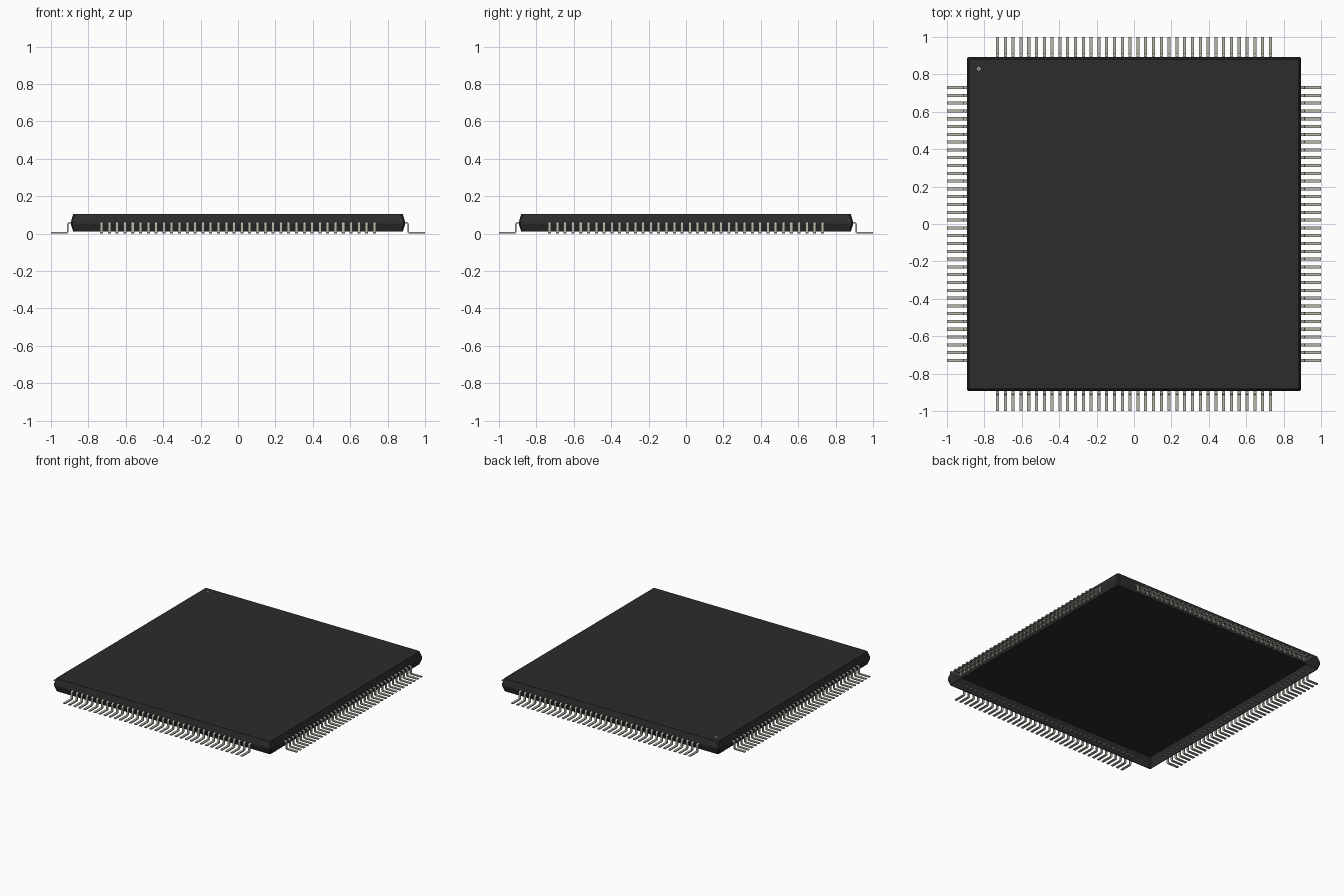
import bpy, bmesh, math
from mathutils import Vector

if "Cube" in bpy.data.objects:
    bpy.data.objects.remove(bpy.data.objects["Cube"], do_unlink=True)


def material(name, rgb):
    m = bpy.data.materials.new(name)
    m.use_nodes = True
    m.diffuse_color = (*rgb, 1)
    bsdf = m.node_tree.nodes["Principled BSDF"]
    bsdf.inputs["Base Color"].default_value = (*rgb, 1)
    bsdf.inputs["Roughness"].default_value = 0.6
    return m


PLASTIC = material("black plastic", (0.025, 0.025, 0.025))
METAL = material("tinned metal", (0.48, 0.46, 0.40))
MARK = material("pale mark", (0.65, 0.65, 0.62))


def finish(name, bm, mat):
    bmesh.ops.recalc_face_normals(bm, faces=bm.faces[:])
    mesh = bpy.data.meshes.new(name)
    bm.to_mesh(mesh)
    bm.free()
    mesh.materials.append(mat)
    ob = bpy.data.objects.new(name, mesh)
    bpy.context.collection.objects.link(ob)
    return ob


# Package body: a thin shell, open underneath, with a ridge round its middle
def square_ring(bm, half, z, cut=0.008):
    a, b = half, half - cut
    pts = [(a, -b), (a, b), (b, a), (-b, a), (-a, b), (-a, -b), (-b, -a), (b, -a)]
    return [bm.verts.new((x, y, z)) for x, y in pts]


bm = bmesh.new()
rings = [square_ring(bm, h, z) for h, z in
         ((0.881, 0.011), (0.894, 0.052), (0.894, 0.062), (0.881, 0.105))]
for low, high in zip(rings, rings[1:]):
    for i in range(8):
        j = (i + 1) % 8
        bm.faces.new((low[i], low[j], high[j], high[i]))
bm.faces.new(rings[-1])
# Orient outwards from the top face
if bm.faces[:][-1].normal.z < 0:
    bmesh.ops.reverse_faces(bm, faces=bm.faces[:])
body = finish("package_body", bm, PLASTIC)
shell = body.modifiers.new("wall", 'SOLIDIFY')
shell.thickness = 0.004
shell.offset = -1

# Bent lead: a strip following a gull-wing path with rounded bends
THICK, WIDTH, PITCH, COUNT = 0.007, 0.0165, 0.0417, 36


def arc(cx, cz, r, start, end, steps=4):
    return [(cx + r * math.cos(math.radians(start + (end - start) * i / steps)),
             cz + r * math.sin(math.radians(start + (end - start) * i / steps)))
            for i in range(steps + 1)]


path = [(0.875, 0.0575)] + arc(0.900, 0.0475, 0.010, 90, 0) \
    + arc(0.918, 0.0115, 0.008, 180, 270) + [(1.0, 0.0035)]


def lead_mesh(bm):
    sections = []
    for i, (x, z) in enumerate(path):
        p, q = path[max(i - 1, 0)], path[min(i + 1, len(path) - 1)]
        t = Vector((q[0] - p[0], q[1] - p[1])).normalized()
        if i in (0, len(path) - 1):
            t = Vector((1, 0))
        n = Vector((-t.y, t.x)) * THICK / 2
        w = WIDTH / 2
        sections.append([bm.verts.new((x + s * n.x, y, z + s * n.y))
                         for s, y in ((1, -w), (1, w), (-1, w), (-1, -w))])
    for a, b in zip(sections, sections[1:]):
        for k in range(4):
            m = (k + 1) % 4
            bm.faces.new((a[k], a[m], b[m], b[k]))
    bm.faces.new(sections[0])
    bm.faces.new(sections[-1])


# One row of leads on each of the four sides
for turn, side in enumerate(("left", "back", "right", "front")):
    bm = bmesh.new()
    lead_mesh(bm)
    bmesh.ops.translate(bm, verts=bm.verts[:], vec=(0, -PITCH * (COUNT - 1) / 2, 0))
    row = finish(side + "_leads", bm, METAL)
    row.rotation_euler.z = turn * math.pi / 2
    array = row.modifiers.new("row", 'ARRAY')
    array.use_relative_offset = False
    array.use_constant_offset = True
    array.constant_offset_displace = (0, PITCH, 0)
    array.count = COUNT

# Small ring marking the first lead
bm = bmesh.new()
inner, outer = [[bm.verts.new((-0.83 + r * math.cos(a * math.tau / 16),
                               0.83 + r * math.sin(a * math.tau / 16), 0.1055))
                 for a in range(16)] for r in (0.004, 0.009)]
for i in range(16):
    j = (i + 1) % 16
    bm.faces.new((inner[i], outer[i], outer[j], inner[j]))
finish("corner_mark", bm, MARK)
